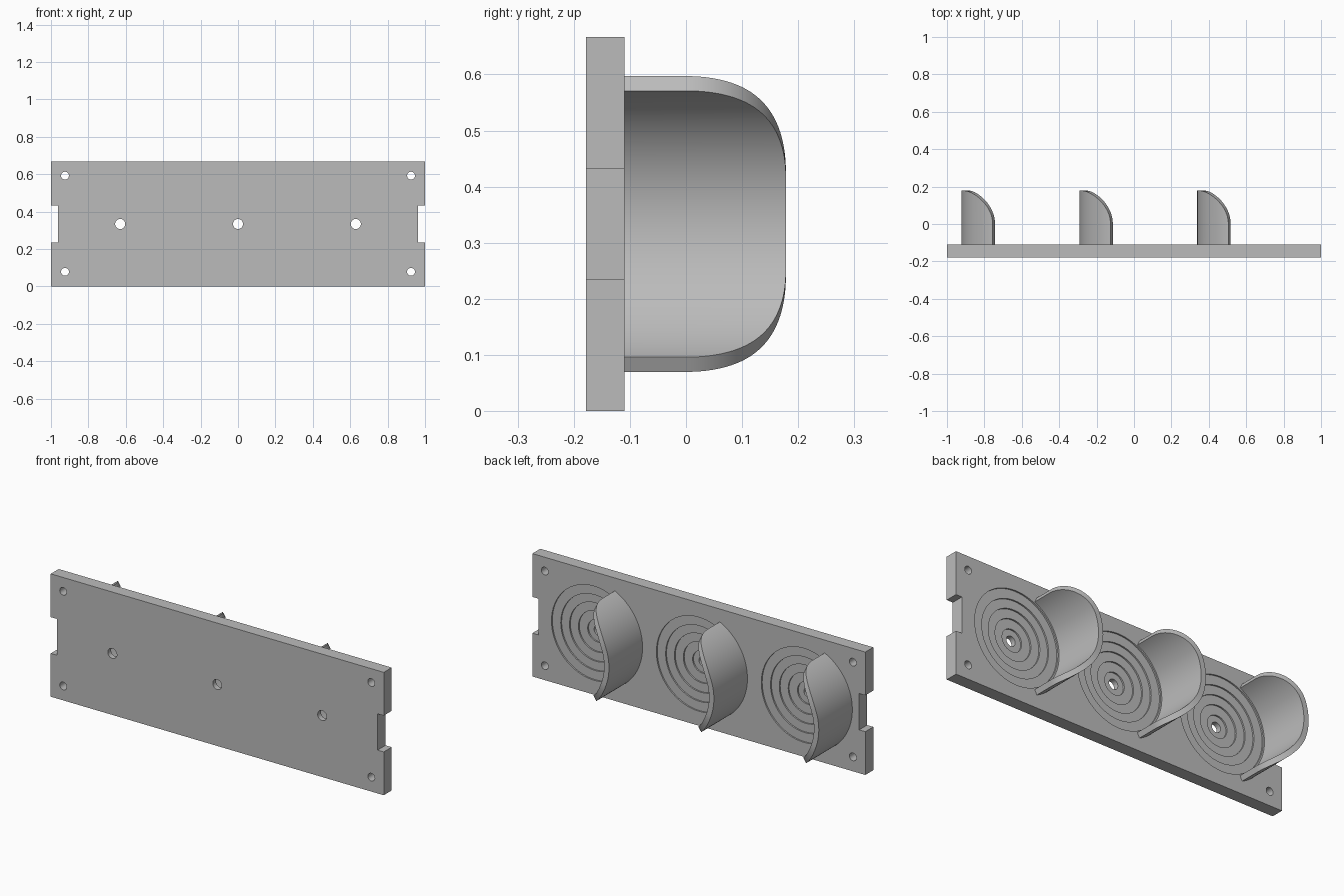
import bpy
import bmesh
from math import sin, cos, radians, sqrt, pi
from mathutils import Matrix, Vector

if "Cube" in bpy.data.objects:
    bpy.data.objects.remove(bpy.data.objects["Cube"])

FRONT, BACK, TOP = -0.178, -0.11, 0.667     # plate faces and height
MID = TOP / 2
CENTRES = (-0.63, 0.0, 0.63)                # dish centres along x
INNER, OUTER = 0.263, 0.292                 # guard wall radii

grey = bpy.data.materials.new("plain_grey")
grey.use_nodes = True
colour = (0.5, 0.5, 0.5, 1)
grey.diffuse_color = colour
grey.node_tree.nodes["Principled BSDF"].inputs["Base Color"].default_value = colour


def finish(name, bm):
    bmesh.ops.recalc_face_normals(bm, faces=bm.faces)
    mesh = bpy.data.meshes.new(name)
    bm.to_mesh(mesh)
    bm.free()
    obj = bpy.data.objects.new(name, mesh)
    bpy.context.collection.objects.link(obj)
    mesh.materials.append(grey)
    return obj


def smooth(obj):
    bpy.ops.object.select_all(action="DESELECT")
    obj.select_set(True)
    bpy.context.view_layer.objects.active = obj
    bpy.ops.object.shade_smooth_by_angle(angle=radians(35))


def lathe(bm, profile, x, z, steps=64):
    """Closed solid turned about a y-axis line through (x, z)."""
    rings = []
    for r, y in profile:
        rings.append([bm.verts.new((x + r * cos(2 * pi * i / steps), y,
                                    z + r * sin(2 * pi * i / steps)))
                      for i in range(steps)])
    for a, b in zip(rings, rings[1:]):
        for i in range(steps):
            j = (i + 1) % steps
            bm.faces.new((a[i], a[j], b[j], b[i]))
    bm.faces.new(rings[0])
    bm.faces.new(rings[-1])


# Plate outline with a notch in each short side
bm = bmesh.new()
half = [(1, 0), (1, 0.235), (0.963, 0.235), (0.963, 0.432), (1, 0.432), (1, TOP)]
outline = half + [(-x, z) for x, z in reversed(half)]
face = bm.faces.new([bm.verts.new((x, FRONT, z)) for x, z in outline])
solid = bmesh.ops.extrude_face_region(bm, geom=[face])
bmesh.ops.translate(bm, vec=(0, BACK - FRONT, 0),
                    verts=[v for v in solid["geom"] if isinstance(v, bmesh.types.BMVert)])
plate = finish("back_plate", bm)

# Cutter: stepped round dishes with a through hole, and corner screw holes
bm = bmesh.new()
profile, depth = [(0.255, BACK + 0.02)], BACK
for r in (0.255, 0.205, 0.158, 0.11, 0.06):
    if r < 0.255:
        profile.append((r, depth))
    depth -= 0.008
    profile.append((r, depth))
profile += [(0.027, depth), (0.027, FRONT - 0.02)]
for x in CENTRES:
    lathe(bm, profile, x, MID)
for x in (-0.925, 0.925):
    for z in (0.078, 0.592):
        lathe(bm, [(0.021, BACK + 0.02), (0.021, FRONT - 0.02)], x, z, 32)
cutter = finish("hole_cutter", bm)
cutter.hide_render = True

cut = plate.modifiers.new("holes", "BOOLEAN")
cut.operation, cut.solver, cut.object = "DIFFERENCE", "EXACT", cutter
bpy.context.view_layer.objects.active = plate
bpy.ops.object.modifier_apply(modifier=cut.name)
bpy.data.objects.remove(cutter)
smooth(plate)


# Curved guard wall beside each dish, its free corners rounded
def guard_height(angle):
    t = max(0, (abs(angle) - 19) / (64.5 - 19))
    return 0.178 * sqrt(max(0, 1 - t * t))


def guard(name, x):
    bm = bmesh.new()
    n = 96
    previous = None
    for i in range(n + 1):
        # sine spacing gathers the sections towards both ends
        angle = 64.5 * sin(pi * (i / n - 0.5))
        a, top = radians(angle), guard_height(angle)
        section = [bm.verts.new((x - r * cos(a), y, MID + r * sin(a)))
                   for r, y in ((INNER, BACK - 0.002), (OUTER, BACK - 0.002),
                                (OUTER, top), (INNER, top))]
        if previous:
            for k in range(4):
                m = (k + 1) % 4
                bm.faces.new((previous[k], previous[m], section[m], section[k]))
        if i in (0, n):
            bm.faces.new(section)
        previous = section
    smooth(finish(name, bm))


for side, x in zip(("right", "middle", "left"), CENTRES):
    guard(side + "_guard_wall", x)
